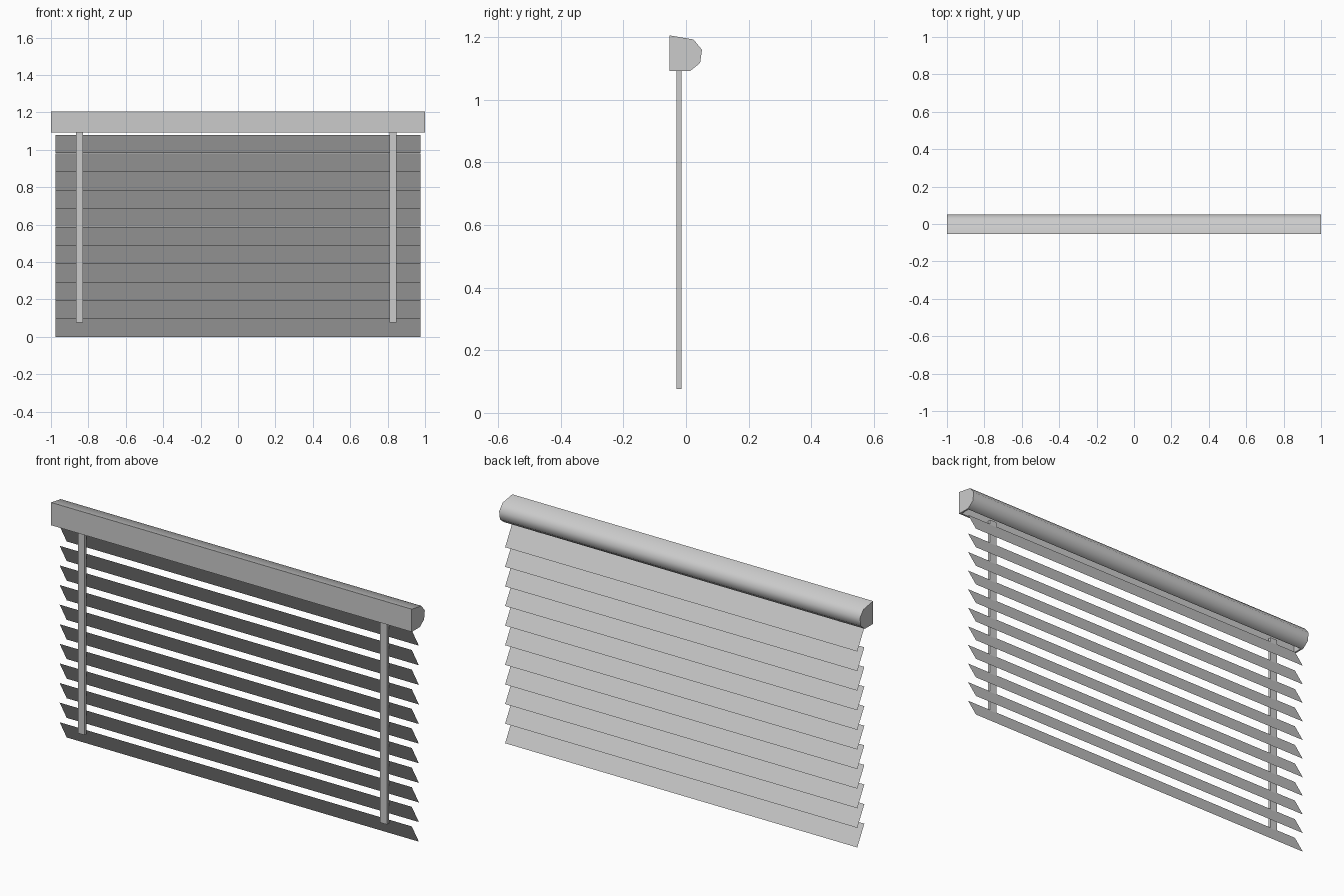
import bpy
import bmesh
import math
from mathutils import Vector

default = bpy.data.objects.get("Cube")
if default:
    bpy.data.objects.remove(default, do_unlink=True)

# One plain grey for the whole blind
GREY = (0.6, 0.6, 0.6, 1.0)
grey = bpy.data.materials.new("light grey")
grey.use_nodes = True
grey.diffuse_color = GREY
grey.node_tree.nodes["Principled BSDF"].inputs["Base Color"].default_value = GREY


def finish(name, bm, recalc=True):
    """Turn a bmesh into a named grey object."""
    if recalc:
        bmesh.ops.recalc_face_normals(bm, faces=bm.faces)
    mesh = bpy.data.meshes.new(name)
    bm.to_mesh(mesh)
    bm.free()
    mesh.materials.append(grey)
    obj = bpy.data.objects.new(name, mesh)
    bpy.context.collection.objects.link(obj)
    return obj


def box(name, low, high):
    bm = bmesh.new()
    bmesh.ops.create_cube(bm, size=1)
    low, high = Vector(low), Vector(high)
    bmesh.ops.scale(bm, vec=high - low, verts=bm.verts)
    bmesh.ops.translate(bm, vec=(low + high) / 2, verts=bm.verts)
    return finish(name, bm)


# Head rail: flat front and rounded back, extruded along x
profile = [(-0.053, 1.092), (-0.053, 1.206), (0.024, 1.193),
           (0.051, 1.160), (0.045, 1.118), (0.013, 1.092)]
bm = bmesh.new()
cap = bm.faces.new([bm.verts.new((-1, y, z)) for y, z in profile])
swept = bmesh.ops.extrude_face_region(bm, geom=[cap], use_keep_orig=True)
bmesh.ops.translate(bm, vec=(2, 0, 0),
                    verts=[v for v in swept["geom"] if isinstance(v, bmesh.types.BMVert)])
bmesh.ops.recalc_face_normals(bm, faces=bm.faces)

# Slot recessed into the underside of the rail
bm.normal_update()
underside = [f for f in bm.faces if f.normal.z < -0.95]
bmesh.ops.inset_region(bm, faces=underside, thickness=0.012)
slot = bmesh.ops.extrude_face_region(bm, geom=underside)
bmesh.ops.translate(bm, vec=(0, 0, 0.05),
                    verts=[v for v in slot["geom"] if isinstance(v, bmesh.types.BMVert)])
bmesh.ops.delete(bm, geom=[f for f in underside if f.is_valid], context="FACES")
rail = finish("head_rail", bm)
for poly in rail.data.polygons:
    poly.use_smooth = True
rail.data.set_sharp_from_angle(angle=math.radians(60))

# Slats: thin tilted sheets, front edge high and back edge low
SLATS, PITCH, HALF = 11, 0.0982, 0.976
for i in range(SLATS):
    low = i * PITCH
    high = low + PITCH - 0.0005
    bm = bmesh.new()
    corners = [(-HALF, -0.018, high), (-HALF, 0.038, low),
               (HALF, 0.038, low), (HALF, -0.018, high)]
    bm.faces.new([bm.verts.new(c) for c in corners])
    finish(f"slat_{i + 1}", bm, recalc=False)

# Two straps hanging in front of the slats
for name, x in (("right_strap", -0.847), ("left_strap", 0.828)):
    box(name, (x - 0.0185, -0.03, 0.077), (x + 0.0185, -0.015, 1.1))
